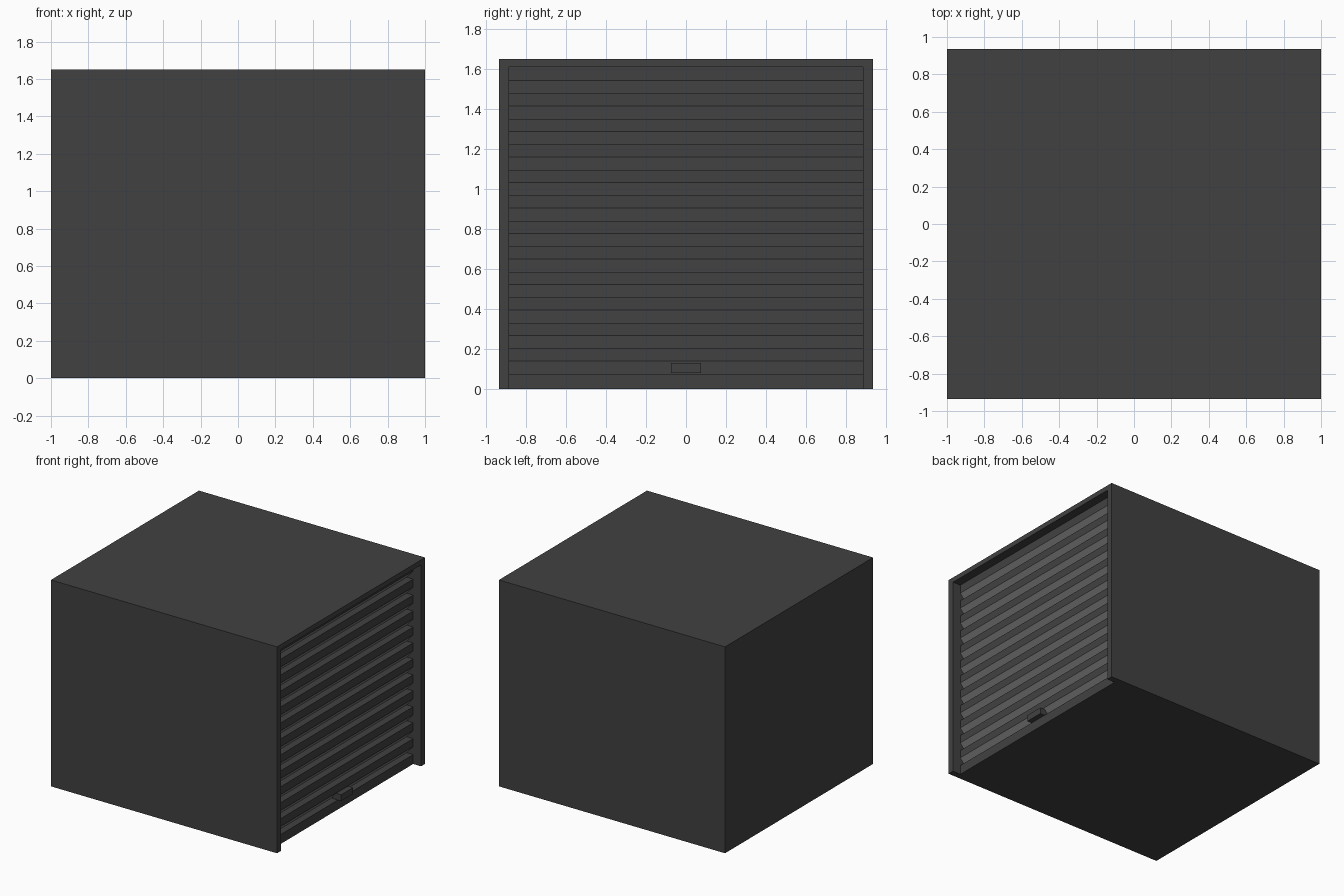
import bpy, bmesh

if "Cube" in bpy.data.objects:
    bpy.data.objects.remove(bpy.data.objects["Cube"])


def material(name, value):
    m = bpy.data.materials.new(name)
    m.diffuse_color = (value, value, value, 1)
    m.use_nodes = True
    m.node_tree.nodes["Principled BSDF"].inputs["Base Color"].default_value = m.diffuse_color
    return m


dark = material("charcoal", 0.053)
light = material("mid grey", 0.2)


def make(name, bm, mats):
    bmesh.ops.recalc_face_normals(bm, faces=bm.faces)
    me = bpy.data.meshes.new(name)
    bm.to_mesh(me)
    bm.free()
    for m in mats:
        me.materials.append(m)
    ob = bpy.data.objects.new(name, me)
    bpy.context.collection.objects.link(ob)
    return ob


def box(name, lo, hi, mat):
    bm = bmesh.new()
    bmesh.ops.create_cube(bm, size=1)
    for v in bm.verts:
        v.co = [(a + b) / 2 + c * (b - a) for a, b, c in zip(lo, hi, v.co)]
    return make(name, bm, [mat])


# garage body with a recessed doorway on the right side
body = box("garage_body", (-1, -0.935, 0), (1, 0.935, 1.65), dark)
cutter = box("doorway_cutter", (0.85, -0.885, -0.1), (1.1, 0.885, 1.61), dark)
cutter.hide_render = True
cutter.hide_viewport = True
cut = body.modifiers.new("doorway", 'BOOLEAN')
cut.operation = 'DIFFERENCE'
cut.solver = 'EXACT'
cut.object = cutter

# shutter profile: upright dark slats, ledges on top, light faces leaning out
FRONT, BACK, PITCH = 0.93, 0.872, 0.1275
profile = [(0.85, 0), (FRONT, 0)]
for i in range(12):
    z = 0.075 + i * PITCH
    profile += [(FRONT, z), (BACK, z), (FRONT, z + 0.065)]
profile += [(FRONT, 1.61), (0.85, 1.61)]

bm = bmesh.new()
rows = [[bm.verts.new((x, y, z)) for x, z in profile] for y in (-0.885, 0.885)]
n = len(profile)
for i in range(n):
    j = (i + 1) % n
    f = bm.faces.new((rows[0][i], rows[0][j], rows[1][j], rows[1][i]))
    (xa, za), (xb, zb) = profile[i], profile[j]
    # leaning faces are light
    f.material_index = int(xa != xb and za != zb)
for r in rows:
    bm.faces.new(r)
make("roller_door", bm, [dark, light])

# door handle
box("door_handle", (0.89, -0.075, 0.08), (0.965, 0.075, 0.13), dark)
